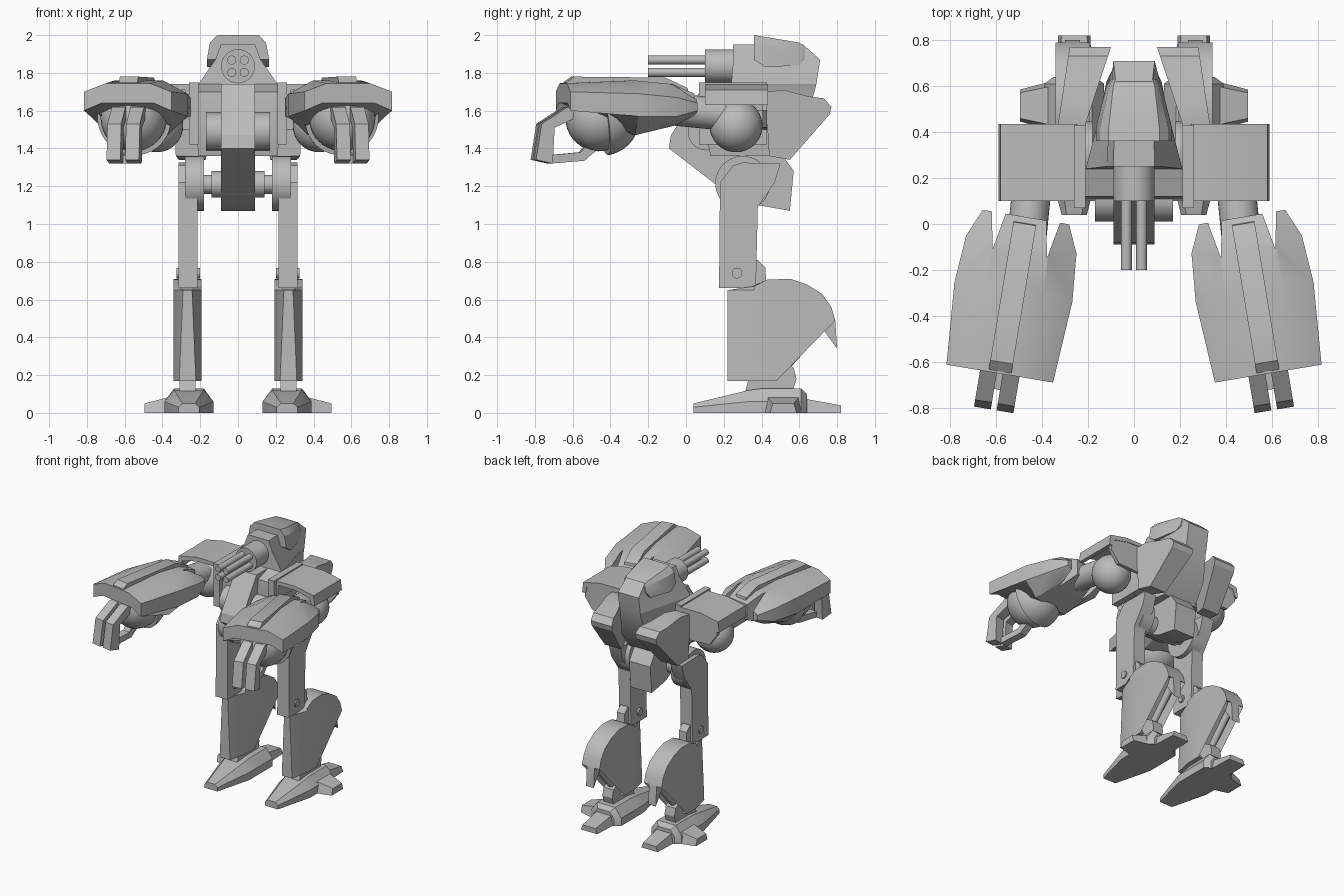
import bpy
import bmesh
from math import radians
from mathutils import Matrix, Vector

default = bpy.data.objects.get("Cube")
if default:
    bpy.data.objects.remove(default, do_unlink=True)

grey = bpy.data.materials.new("plain_grey")
grey.use_nodes = True
grey.diffuse_color = (.5, .5, .5, 1)
grey.node_tree.nodes["Principled BSDF"].inputs["Base Color"].default_value = (.5, .5, .5, 1)

parts = []


# ---- helpers ----
def finish(name, bm):
    bmesh.ops.recalc_face_normals(bm, faces=bm.faces)
    mesh = bpy.data.meshes.new(name)
    bm.to_mesh(mesh)
    bm.free()
    mesh.materials.append(grey)
    obj = bpy.data.objects.new(name, mesh)
    bpy.context.collection.objects.link(obj)
    parts.append(obj)
    return obj


def loft_bmesh(rings):
    bm = bmesh.new()
    loops = [[bm.verts.new(p) for p in ring] for ring in rings]
    count = len(loops[0])
    for a, b in zip(loops, loops[1:]):
        for i in range(count):
            j = (i + 1) % count
            bm.faces.new((a[i], a[j], b[j], b[i]))
    bm.faces.new(loops[0])
    bm.faces.new(loops[-1])
    bmesh.ops.recalc_face_normals(bm, faces=bm.faces)
    return bm


def loft(name, rings):
    return finish(name, loft_bmesh(rings))


def slab(name, profile, x0, x1):
    """Side profile of (y, z) points, extruded along x."""
    return loft(name, [[(x, y, z) for y, z in profile] for x in (x0, x1)])


def box(name, low, high):
    (x0, y0, z0), (x1, y1, z1) = low, high
    return slab(name, [(y0, z0), (y1, z0), (y1, z1), (y0, z1)], x0, x1)


def rod(name, start, end, radius, sides=32):
    start, end = Vector(start), Vector(end)
    axis = end - start
    bm = bmesh.new()
    bmesh.ops.create_cone(bm, cap_ends=True, segments=sides, radius1=radius, radius2=radius,
                          depth=axis.length,
                          matrix=Matrix.Translation((start + end) / 2)
                          @ axis.to_track_quat("Z", "Y").to_matrix().to_4x4())
    return finish(name, bm)


def ball(name, centre, radius, cut_normal=None):
    bm = bmesh.new()
    bmesh.ops.create_uvsphere(bm, u_segments=32, v_segments=20, radius=radius,
                              matrix=Matrix.Translation(centre))
    if cut_normal:
        bmesh.ops.bisect_plane(bm, geom=bm.verts[:] + bm.edges[:] + bm.faces[:],
                               plane_co=centre, plane_no=cut_normal, clear_outer=True)
        bmesh.ops.holes_fill(bm, edges=[e for e in bm.edges if e.is_boundary])
    return finish(name, bm)


# ---- torso: stacked sections of front y, back y, front half width, back half width ----
hull = [(1.36, .13, .5, .21, .14), (1.5, .1, .62, .22, .12), (1.7, .12, .68, .22, .09),
        (1.74, .24, .69, .21, .09), (1.87, .25, .71, .12, .09), (1.95, .25, .62, .09, .08)]
loft("torso_hull", [[(-f, a, z), (f, a, z), (k, b, z), (-k, b, z)] for z, a, b, f, k in hull])
slab("torso_keel", [(-.09, 1.4), (-.08, 1.47), (.1, 1.74), (.5, 1.74), (.6, 1.6), (.5, 1.38),
                    (.57, 1.28), (.55, 1.07), (.38, 1.1), (.17, 1.2)], -.09, .09)
rod("chest_drum", (-.17, .11, 1.49), (.17, .11, 1.49), .1)

# ---- pelvis axle ----
rod("hip_axle", (-.28, .3, 1.21), (.28, .3, 1.21), .05)
rod("hip_drum", (-.14, .3, 1.21), (.14, .3, 1.21), .07)

# ---- head cap ----
cap = [(.36, 2, 1.96, 1.87, .11, .165), (.42, 1.99, 1.95, 1.83, .11, .165),
       (.6, 1.96, 1.93, 1.84, .09, .12), (.63, 1.94, 1.92, 1.88, .08, .1)]
loft("head_cap", [[(-w, y, low), (-w * .9, y, mid), (-t, y, top), (t, y, top),
                   (w * .9, y, mid), (w, y, low)] for y, top, mid, low, t, w in cap])

# ---- head gun ----
rod("gun_housing", (0, .1, 1.835), (0, .3, 1.835), .09)
for sx in (-1, 1):
    for sz in (-1, 1):
        x, z = sx * .033, 1.835 + sz * .033
        rod("gun_barrel", (x, -.2, z), (x, .12, z), .024, 16)

centre_parts = len(parts)

# ---- back pod ----
pod = [(.42, 1.7), (.52, 1.71), (.65, 1.675), (.73, 1.665), (.77, 1.62), (.76, 1.58),
       (.55, 1.34), (.44, 1.36)]
loft("back_pod", [[(base + lean * (.77 - y), y, z) for y, z in pod]
                  for base, lean in ((.1, .33), (.28, .15))])

# ---- shoulder ----
ball("shoulder_ball", (.43, .265, 1.52), .14)
box("shoulder_inner_plate", (.21, .07, 1.42), (.26, .43, 1.75))
roof = [(.24, 1.6), (.25, 1.74), (.43, 1.74), (.58, 1.71), (.59, 1.63), (.56, 1.63),
        (.55, 1.68), (.42, 1.71), (.28, 1.71), (.27, 1.6)]
loft("shoulder_roof", [[(x, y, z) for x, z in roof] for y in (.1, .435)])
back_wall = [(.25, 1.5), (.25, 1.72), (.43, 1.72), (.57, 1.69), (.57, 1.6), (.5, 1.51)]
loft("shoulder_back_wall", [[(x, y, z) for x, z in back_wall] for y in (.405, .43)])
rod("shoulder_link", (.44, .2, 1.58), (.47, -.1, 1.61), .085)

# ---- forearm, built straight and then swung outward ----
arm_start = len(parts)
shell = [(0, .19, 1.57, 1.6, 1.64, 1.69), (.12, .243, 1.52, 1.57, 1.67, 1.74),
         (.33, .26, 1.47, 1.57, 1.69, 1.76), (.69, .235, 1.64, 1.6, 1.7, 1.745)]
carapace = loft("forearm_shell", [[(-.6 * w, -v, low), (-w, -v, side), (-w, -v, mid),
                                   (-.5 * w, -v, top), (.5 * w, -v, top), (w, -v, mid),
                                   (w, -v, side), (.6 * w, -v, low)]
                                  for v, w, low, side, mid, top in shell])
for u in (-.12, .12):
    notch = loft("notch_cutter", [[(u - .04, .05, z), (u + .04, .05, z), (u, -.16, z)]
                                  for z in (1.4, 1.9)])
    parts.remove(notch)
    notch.hide_render = True
    cut = carapace.modifiers.new("notch", "BOOLEAN")
    cut.operation = "DIFFERENCE"
    cut.object = notch
    bpy.context.view_layer.objects.active = carapace
    bpy.ops.object.modifier_apply(modifier=cut.name)
    bpy.data.objects.remove(notch, do_unlink=True)
slab("forearm_ridge", [(-.02, 1.66), (-.03, 1.72), (-.15, 1.775), (-.64, 1.78), (-.68, 1.75),
                       (-.68, 1.7)], -.05, .05)
ball("hand_ball", (0, -.5, 1.56), .175)
ball("hand_cup", (0, -.48, 1.56), .198, (0, -1, -.15))
finger = [(-.58, 1.62), (-.68, 1.62), (-.82, 1.53), (-.85, 1.34), (-.76, 1.32), (-.75, 1.51),
          (-.64, 1.56)]
for u in (-.05, .05):
    slab("finger", finger, u - .037, u + .037)
slab("thumb", [(-.76, 1.32), (-.58, 1.335), (-.48, 1.42), (-.53, 1.47), (-.6, 1.38),
               (-.76, 1.365)], -.03, .03)
swing = Matrix.Translation((.47, .03, 0)) @ Matrix.Rotation(radians(9.5), 4, "Z")
for obj in parts[arm_start:]:
    obj.data.transform(swing)

# ---- thigh and knee ----
rod("hip_disc", (.18, .3, 1.215), (.28, .3, 1.215), .145)
slab("thigh", [(.175, .66), (.18, 1.22), (.25, 1.31), (.3, 1.325), (.5, 1.32), (.47, 1.22),
               (.38, 1.09), (.37, .66)], .215, .315)
rod("knee_pin", (.2, .27, .74), (.325, .27, .74), .028, 20)
slab("knee_link", [(.3, .6), (.3, .8), (.38, .81), (.42, .77), (.43, .6)], .235, .3)

# ---- shin with a recessed rear underside ----
shin = [(.22, .17), (.22, .65), (.35, .67), (.43, .705), (.55, .71), (.64, .68), (.72, .63),
        (.77, .56), (.79, .49), (.48, .17)]


def shin_ring(x, side):
    if side:
        return [(x, max(y, .36), z) for y, z in shin]
    return [(.267 + (x - .267) * (.65 if z > .5 and y < .3 else 1.2), y, z) for y, z in shin]


bm = loft_bmesh([shin_ring(.192, True), shin_ring(.23, False), shin_ring(.304, False),
                 shin_ring(.342, True)])
bm.normal_update()
underside = [f for f in bm.faces if f.normal.y > .4 and f.normal.z < -.4]
bmesh.ops.inset_region(bm, faces=underside, thickness=.018, depth=0)
bmesh.ops.translate(bm, vec=(0, -.05, .05), verts=list({v for f in underside for v in f.verts}))
finish("shin", bm)
rod("shin_piston", (.267, .5, .22), (.267, .72, .46), .025, 16)
slab("shin_spur", [(.72, .45), (.77, .55), (.79, .49), (.8, .34)], .235, .3)

# ---- ankle and foot ----
slab("ankle", [(.31, .1), (.35, .25), (.5, .28), (.57, .24), (.585, .18), (.56, .1)], .225, .31)
foot = [(.04, .055, .03, .05), (.33, .13, .06, .12), (.41, .13, .06, .13), (.61, .13, .06, .13),
        (.64, .09, .05, .1)]
loft("foot", [[(.26 - w, y, 0), (.26 - w, y, s), (.26 - .6 * w, y, t), (.26 + .6 * w, y, t),
               (.26 + w, y, s), (.26 + w, y, 0)] for y, w, s, t in foot])
loft("heel_toe", [[(.26 - w, y, 0), (.26 + w, y, 0), (.26 + .8 * w, y, t), (.26 - .8 * w, y, t)]
                  for y, w, t in ((.6, .08, .08), (.82, .07, .04))])
loft("side_toe", [[(x, .515 - w, 0), (x, .515 + w, 0), (x, .515 + .8 * w, t),
                   (x, .515 - .8 * w, t)] for x, w, t in ((.36, .105, .085), (.495, .07, .05))])

# ---- mirror every side part to the other side ----
for obj in parts[centre_parts:]:
    base = obj.name.split(".")[0]
    obj.name = "left_" + base
    mesh = obj.data.copy()
    mesh.transform(Matrix.Scale(-1, 4, (1, 0, 0)))
    mesh.flip_normals()
    twin = bpy.data.objects.new("right_" + base, mesh)
    bpy.context.collection.objects.link(twin)
    parts.append(twin)

# ---- shading ----
bpy.ops.object.select_all(action="DESELECT")
for obj in parts:
    obj.select_set(True)
bpy.context.view_layer.objects.active = parts[0]
bpy.ops.object.shade_smooth_by_angle(angle=radians(25))
